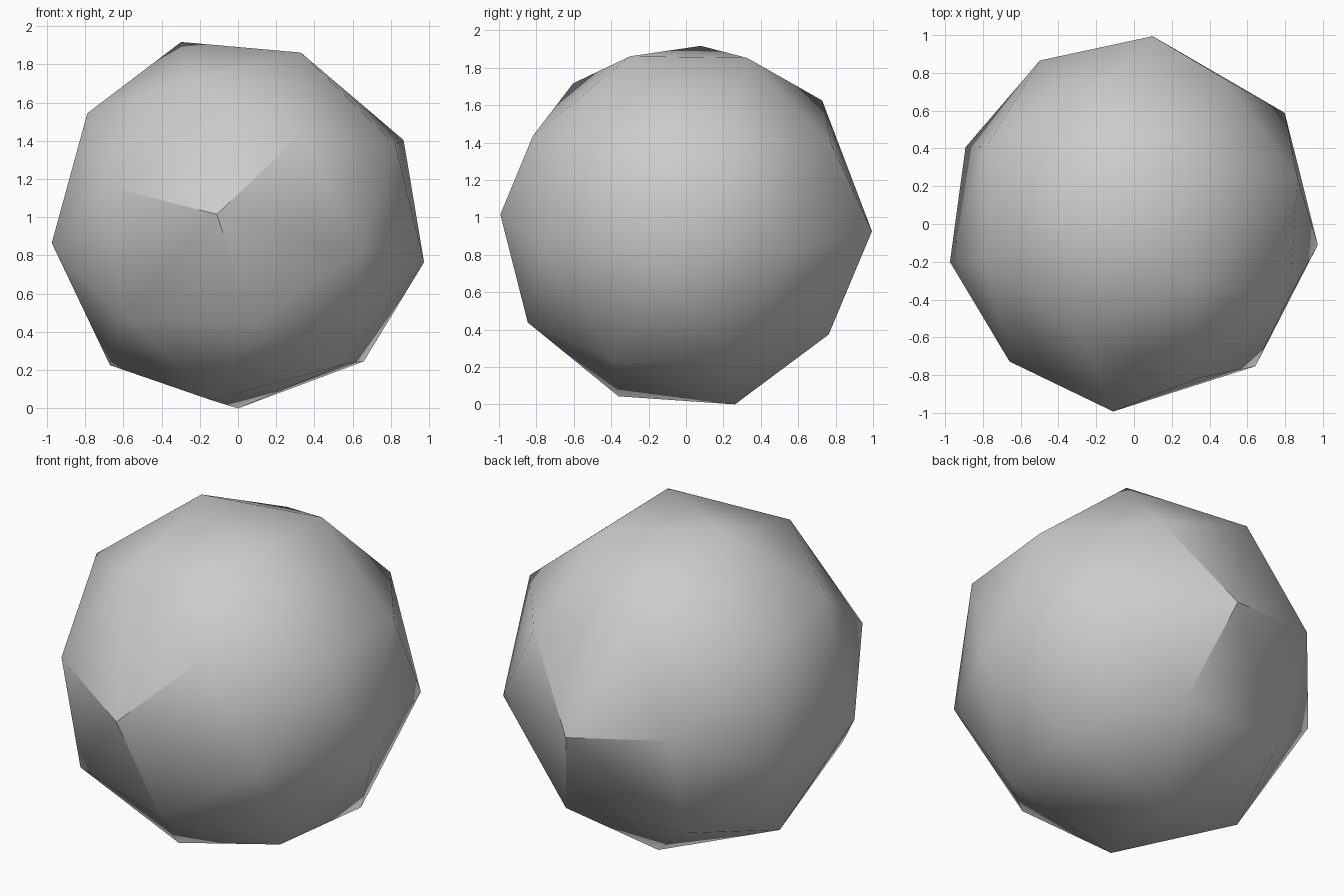
import bpy, bmesh
from math import radians
from mathutils import Vector

# Remove the default cube only
default_cube = bpy.data.objects.get("Cube")
if default_cube:
    bpy.data.objects.remove(default_cube, do_unlink=True)


def flat_material(name, colour):
    material = bpy.data.materials.new(name)
    material.use_nodes = True
    material.diffuse_color = colour
    material.node_tree.nodes["Principled BSDF"].inputs["Base Color"].default_value = colour
    return material


# Corner directions from the centre, in hundredths, grouped by height
CROWN = [(-30, 8, 96), (33, -30, 90), (33, 33, 90), (-27, -61, 76), (-19, 74, 67)]
UPPER = [(33, -82, 47), (83, -39, 42), (87, 24, 44), (47, 79, 43),
         (-79, -21, 58), (-78, 41, 47), (-66, -73, 19)]
MIDDLE = [(80, 59, -13), (10, 100, -4), (-50, 87, 5), (-90, 41, -20), (-97, -20, -10),
          (-11, -99, 5), (64, -75, -14), (97, -11, -20)]
LOWER = [(-60, -63, -49), (8, -85, -53), (26, 76, -59), (-46, 67, -59)]
BASE = [(-67, 7, -74), (-14, -36, -92), (0, 26, -96), (55, -39, -73), (65, 22, -71)]

# Faceted boulder: the convex skin over corners on a unit sphere
bm = bmesh.new()
for ring in (CROWN, UPPER, MIDDLE, LOWER, BASE):
    for direction in ring:
        bm.verts.new(Vector(direction).normalized())
bmesh.ops.convex_hull(bm, input=bm.verts)
bmesh.ops.recalc_face_normals(bm, faces=bm.faces)

# Rest the lowest corner on the ground
lowest = min(vert.co.z for vert in bm.verts)
bmesh.ops.translate(bm, verts=bm.verts, vec=(0, 0, -lowest))

mesh = bpy.data.meshes.new("faceted_boulder")
bm.to_mesh(mesh)
bm.free()
mesh.materials.append(flat_material("stone grey", (0.6, 0.6, 0.6, 1)))

boulder = bpy.data.objects.new("faceted_boulder", mesh)
bpy.context.scene.collection.objects.link(boulder)

# Soften the shallow edges and keep the steep ones crisp
bpy.ops.object.select_all(action="DESELECT")
boulder.select_set(True)
bpy.context.view_layer.objects.active = boulder
bpy.ops.object.shade_smooth_by_angle(angle=radians(30))
